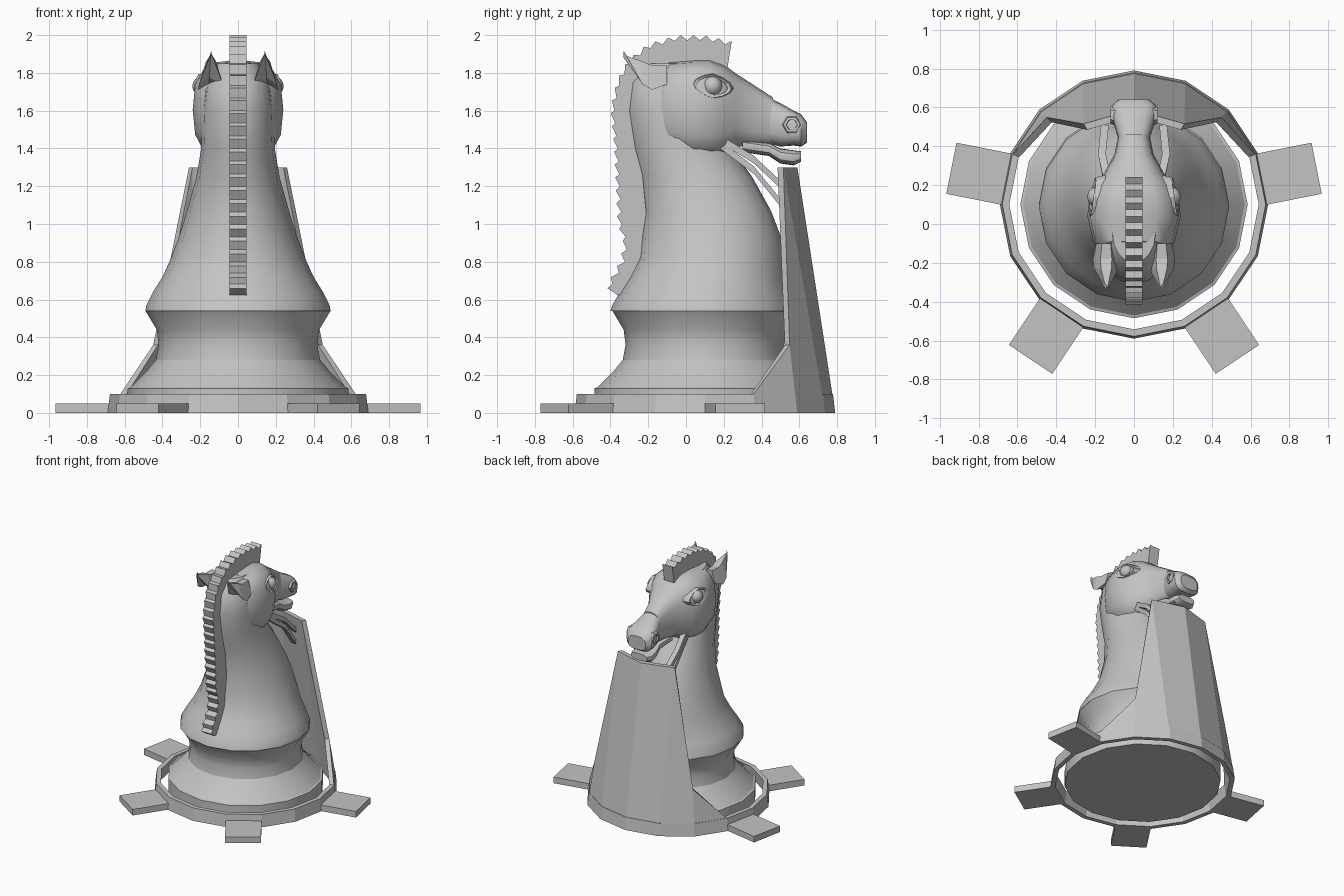
import bpy, bmesh
from math import sin, cos, pi, radians, copysign
from mathutils import Vector, Matrix

if "Cube" in bpy.data.objects:
    bpy.data.objects.remove(bpy.data.objects["Cube"], do_unlink=True)

grey = bpy.data.materials.new("stone_grey")
grey.use_nodes = True
grey.diffuse_color = (0.55, 0.55, 0.55, 1)
grey.node_tree.nodes["Principled BSDF"].inputs["Base Color"].default_value = (0.55, 0.55, 0.55, 1)

CY = 0.1   # centre of the round base along y


def finish(name, bm, angle=None):
    bmesh.ops.recalc_face_normals(bm, faces=bm.faces)
    mesh = bpy.data.meshes.new(name)
    bm.to_mesh(mesh)
    bm.free()
    ob = bpy.data.objects.new(name, mesh)
    bpy.context.collection.objects.link(ob)
    mesh.materials.append(grey)
    if angle:
        bpy.ops.object.select_all(action='DESELECT')
        ob.select_set(True)
        bpy.context.view_layer.objects.active = ob
        bpy.ops.object.shade_smooth_by_angle(angle=radians(angle))
    return ob


def loft(name, rings, cyclic=False, angle=None):
    """Skin a row of closed cross-sections."""
    bm = bmesh.new()
    rows = [[bm.verts.new(p) for p in r] for r in rings]
    n = len(rows[0])
    pairs = list(zip(rows, rows[1:])) + ([(rows[-1], rows[0])] if cyclic else [])
    for a, b in pairs:
        for i in range(n):
            j = (i + 1) % n
            bm.faces.new((a[i], a[j], b[j], b[i]))
    if not cyclic:
        bm.faces.new(rows[0])
        bm.faces.new(rows[-1])
    return finish(name, bm, angle)


def polar(r, deg, z):
    return (r * cos(radians(deg)), CY + r * sin(radians(deg)), z)


def ellipse(n, power=1.0):
    for i in range(n):
        t = 2 * pi * i / n + pi / 2
        yield [copysign(abs(f) ** power, f) for f in (cos(t), sin(t))]


def level(z, hw, y0, y1):
    """Horizontal oval section."""
    return [(u * hw, (y0 + y1) / 2 + v * (y1 - y0) / 2, z) for u, v in ellipse(16)]


def slab(y, hw, z0, z1, x=0, power=0.72):
    """Upright rounded section facing along y."""
    return [(x + u * hw, y, (z0 + z1) / 2 + v * (z1 - z0) / 2) for u, v in ellipse(16, power)]


def resample(pts, n):
    pts = [Vector(p) for p in pts]
    lens = [(b - a).length for a, b in zip(pts, pts[1:])]
    out = []
    for k in range(n):
        d, i = sum(lens) * k / (n - 1), 0
        while i < len(lens) - 1 and d > lens[i]:
            d -= lens[i]
            i += 1
        out.append(pts[i].lerp(pts[i + 1], min(1, d / lens[i])))
    return out


# Turned foot and waist
foot = [(0, .585), (.13, .585), (.135, .57), (.22, .485), (.28, .435), (.36, .42), (.44, .43), (.54, .49)]
loft("pedestal", [[polar(r, 22.5 * i - 90, z) for i in range(16)] for z, r in foot], angle=25)

# Chest and neck
neck = [(.54, .49, -.4, .58), (.57, .485, -.39, .57), (.64, .45, -.35, .55), (.72, .4, -.3, .53),
        (.82, .355, -.25, .52), (.94, .31, -.24, .5), (1.07, .27, -.22, .45), (1.25, .22, -.24, .35),
        (1.4, .195, -.28, .24), (1.6, .19, -.31, .15), (1.75, .17, -.29, .1), (1.85, .11, -.2, .1)]
loft("neck", [level(*s) for s in neck], angle=35)

# Head, with cheeks tapering to the nose
head = [(-.13, .18, 1.43, 1.81), (-.09, .21, 1.37, 1.86), (.04, .24, 1.34, 1.87), (.13, .23, 1.34, 1.87),
        (.2, .2, 1.36, 1.845), (.26, .155, 1.41, 1.8), (.36, .1, 1.41, 1.735), (.46, .08, 1.42, 1.67)]
loft("head", [slab(*s) for s in head], angle=40)
muzzle = [(.42, .075, 1.43, 1.68), (.5, .1, 1.41, 1.64), (.57, .12, 1.415, 1.6), (.61, .115, 1.41, 1.58),
          (.64, .08, 1.43, 1.54)]
loft("muzzle", [slab(*s) for s in muzzle], angle=35)
lip = [(.3, .09, 1.38, 1.45), (.44, .075, 1.36, 1.43), (.5, .085, 1.32, 1.4), (.57, .095, 1.31, 1.39),
       (.61, .075, 1.33, 1.385)]
loft("lower_lip", [slab(*s) for s in lip], angle=35)

for side, sx in (("left", 1), ("right", -1)):
    # Swept-back ear with a hollow outer face
    ear = [(-.1, .05, 1.74, 1.84), (-.18, .065, 1.71, 1.84), (-.23, .06, 1.74, 1.86), (-.33, .008, 1.88, 1.895)]
    loft(side + "_ear", [[(sx * (.14 + u * hw), y, z) for u, z in
                          ((-1, z0), (-.4, z1), (.5, z1), (1.1, z0), (.2, z0 + .035))]
                         for y, hw, z0, z1 in ear])

    # Eyeball and lids
    bm = bmesh.new()
    bmesh.ops.create_uvsphere(bm, u_segments=12, v_segments=8, radius=.052,
                              matrix=Matrix.Translation((sx * .19, .14, 1.73)))
    finish(side + "_eye", bm, 40)
    lids = []
    for i in range(12):
        t = 2 * pi * i / 12
        c, s = cos(t), sin(t) * (1 - .25 * abs(cos(t)))
        base = .218 - .03 * max(c, 0) - .02 * max(s, 0)
        lids.append([(sx * (base + dx), .14 + c * .095 * k, 1.73 + s * .06 * k - c * .012)
                     for dx, k in ((-.05, .8), (.005, .85), (.012, 1.05), (-.05, 1.2))])
    loft(side + "_eyelids", lids, cyclic=True)

    # Raised nostril rim
    rim = []
    for i in range(6):
        t = pi * i / 3
        rim.append([(sx * x, .56 + cos(t) * r, 1.525 + sin(t) * r)
                    for x, r in ((.09, .025), (.122, .03), (.12, .045), (.09, .055))])
    loft(side + "_nostril", rim, cyclic=True)

    # Slanted straps under the jaw
    for k, drop in enumerate((0, .1)):
        path = [(.13, .2 - drop * .2, 1.44 - drop * .2), (.165, .36, 1.34 - drop * .55), (.15, .51, 1.2 - drop)]
        loft(f"{side}_strap_{k + 1}", [[(sx * (x + a), y, z + b) for a, b in
             ((-.02, -.02), (.02, -.02), (.02, .02), (-.02, .02))] for x, y, z in path])

# Toothed mane crest
outer = [(-.38, .63), (-.41, .67), (-.335, .8), (-.32, .9), (-.35, 1.0), (-.36, 1.2), (-.37, 1.4), (-.39, 1.6),
         (-.36, 1.75), (-.3, 1.86), (-.2, 1.94), (-.05, 1.985), (.1, 1.985), (.24, 1.955)]
inner = [(-.34, .62), (-.31, .67), (-.24, .82), (-.21, 1.05), (-.24, 1.35), (-.26, 1.6), (-.18, 1.78), (0, 1.84), (.22, 1.83)]
rings = []
for i, (o, n) in enumerate(zip(resample(outer, 56), resample(inner, 56))):
    o = o + (o - n).normalized() * (.015 if i % 2 else -.012)
    rings.append([(x, p.x, p.y) for x, p in ((-.045, o), (.045, o), (.045, n), (-.045, n))])
loft("mane", rings)

# Loose ring around the foot
RO, WALL = .69, .036
loft("base_ring", [[polar(r, 22.5 * i, z) for r, z in ((RO, 0), (RO - .012, .1), (RO - WALL - .012, .1), (RO - WALL, 0))]
                   for i in range(16)], cyclic=True)

# Tall sloping shield rising from the ring
half = [(22.5, 22.5, .1), (45, 45, .36), (67.5, 58, 1.3), (90, 90, 1.3)]
cols = half + [(180 - a, 180 - b, z) for a, b, z in half[-2::-1]]
rings = []
for low, high, z in cols:
    rt = RO - .154 * z
    rings.append([polar(RO, low, 0), polar(rt, high, z), polar(rt - WALL, high, z), polar(RO - WALL, low, 0)])
loft("shield", rings)

# Flat tabs growing out of four ring sides
for name, deg in (("back_left", 11.25), ("back_right", 168.75), ("front_left", -56.25), ("front_right", -123.75)):
    bm = bmesh.new()
    bmesh.ops.create_cube(bm, size=1, matrix=Matrix.Translation((0, CY, 0))
                          @ Matrix.Rotation(radians(deg), 4, 'Z')
                          @ Matrix.Translation((.808, 0, .025)) @ Matrix.Diagonal((.3, .268, .05, 1)))
    finish(name + "_tab", bm)
